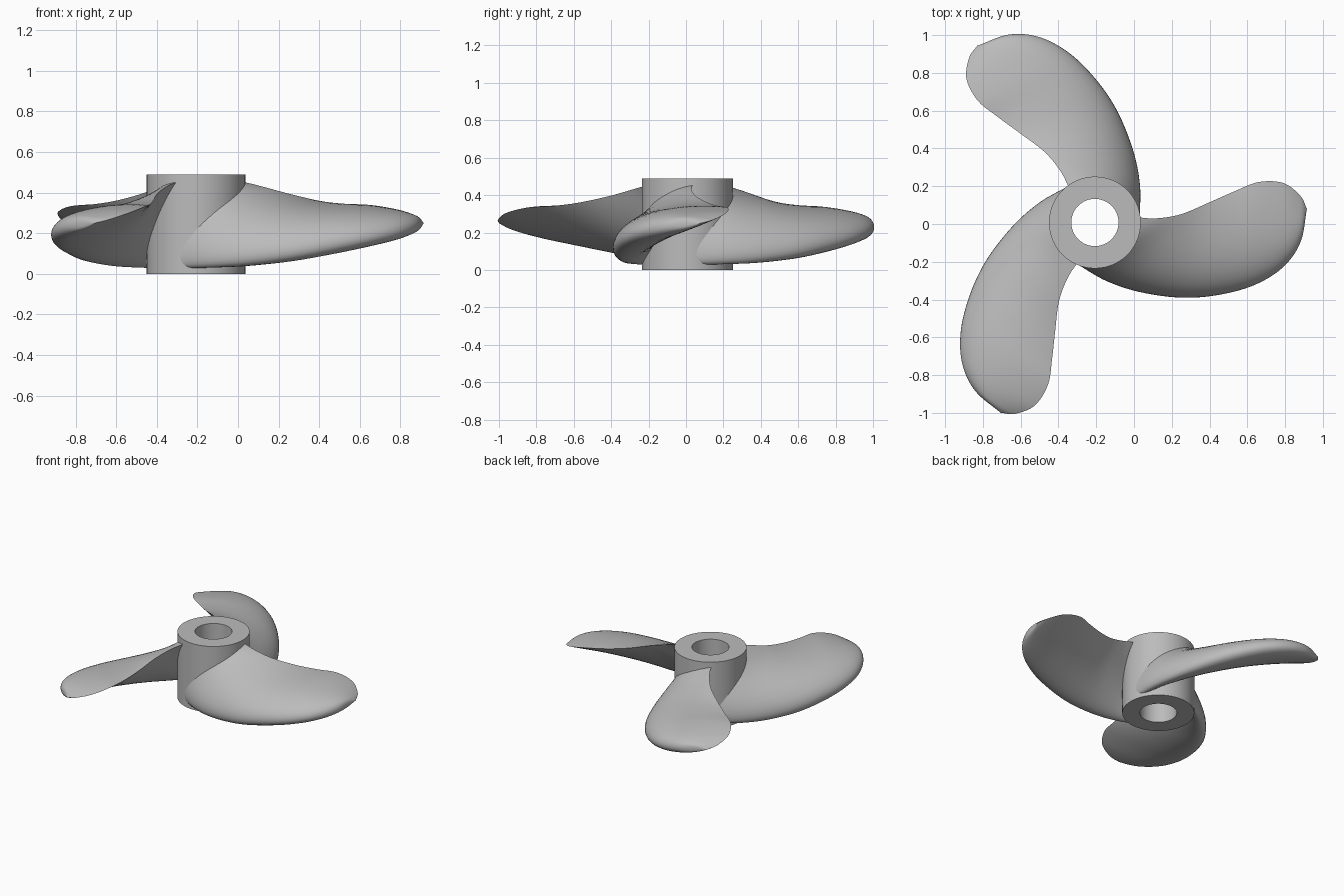
import bpy, bmesh, math
from mathutils import Vector, Matrix

if "Cube" in bpy.data.objects:
    bpy.data.objects.remove(bpy.data.objects["Cube"])

CENTRE = Vector((-0.207, 0.008, 0))
HUB_R, BORE_R, HUB_H = 0.243, 0.125, 0.49

grey = bpy.data.materials.new("cast grey")
grey.use_nodes = True
colour = (0.5, 0.5, 0.5, 1)
grey.diffuse_color = colour
grey.node_tree.nodes["Principled BSDF"].inputs["Base Color"].default_value = colour


def finish(name, bm, angle):
    bmesh.ops.recalc_face_normals(bm, faces=bm.faces)
    mesh = bpy.data.meshes.new(name)
    bm.to_mesh(mesh)
    bm.free()
    ob = bpy.data.objects.new(name, mesh)
    bpy.context.collection.objects.link(ob)
    mesh.materials.append(grey)
    bpy.ops.object.select_all(action='DESELECT')
    ob.select_set(True)
    bpy.context.view_layer.objects.active = ob
    bpy.ops.object.shade_smooth_by_angle(angle=math.radians(angle))


def spline(pts, s):
    """Catmull-Rom point at s in 0..1 along the list."""
    f = s * (len(pts) - 1)
    i = min(int(f), len(pts) - 2)
    t = f - i
    p1, p2 = Vector(pts[i]), Vector(pts[i + 1])
    p0 = Vector(pts[i - 1]) if i else 2 * p1 - p2
    p3 = Vector(pts[i + 2]) if i + 2 < len(pts) else 2 * p2 - p1
    return 0.5 * (2 * p1 + (p2 - p0) * t + (2 * p0 - 5 * p1 + 4 * p2 - p3) * t * t
                  + (3 * p1 - p0 - 3 * p2 + p3) * t ** 3)


# Hub: a rectangular section spun into a bored cylinder
bm = bmesh.new()
N = 64
rings = [[bm.verts.new(CENTRE + Vector((r * math.cos(k * math.tau / N), r * math.sin(k * math.tau / N), z)))
          for k in range(N)]
         for r, z in ((HUB_R, 0), (HUB_R, HUB_H), (BORE_R, HUB_H), (BORE_R, 0))]
for a, b in zip(rings, rings[1:] + rings[:1]):
    for k in range(N):
        bm.faces.new((a[k], a[(k + 1) % N], b[(k + 1) % N], b[k]))
finish("hub", bm, 30)

# Blade edges, from the root to the shared tip
LEADING = [(-.30, -.213, .085), (-.15, -.30, .085), (.03, -.36, .092), (.25, -.39, .115), (.45, -.375, .147),
           (.64, -.322, .18), (.79, -.228, .21), (.882, -.095, .235), (.915, .08, .25)]
TRAILING = [(.02, .035, .455), (.12, .03, .43), (.25, .052, .395), (.40, .115, .36), (.53, .172, .342),
            (.66, .222, .333), (.79, .217, .305), (.88, .15, .27), (.915, .08, .25)]


def mid_surface(s, u):
    a, b = spline(LEADING, s), spline(TRAILING, s)
    arch = 4 * u * (1 - u)
    wrap = 0.085 * max(0, 1 - s / 0.25) ** 2      # root follows the hub
    return a.lerp(b, u) + arch * Vector((0.6 * wrap, -0.8 * wrap, 0.01 * (1 - s)))


def half_thickness(s, u):
    foil = 2.97 * math.sqrt(u) - 1.26 * u - 3.52 * u ** 2 + 2.84 * u ** 3 - 1.03 * u ** 4
    return foil * (0.125 - 0.06 * s) * (1 - s ** 5)


# Three blades, lofted from foil sections and turned about the hub axis
SPAN, CHORD = 56, 24
us = [(1 - math.cos(math.pi * j / CHORD)) / 2 for j in range(CHORD + 1)]
loop = [(u, 1) for u in us] + [(u, -1) for u in us[-2:0:-1]]
M = len(loop)
for index, name in enumerate(("left_blade", "rear_blade", "front_blade")):
    turn = Matrix.Rotation(index * math.tau / 3, 4, 'Z')
    bm = bmesh.new()
    sections = []
    for i in range(SPAN):
        s = math.sin(i / SPAN * math.pi / 2) * 0.5 + i / SPAN * 0.5
        ring = [mid_surface(s, u) + Vector((0, 0, side * half_thickness(s, u))) for u, side in loop]
        sections.append([bm.verts.new(CENTRE + turn @ (p - CENTRE)) for p in ring])
    tip = bm.verts.new(CENTRE + turn @ (Vector(LEADING[-1]) - CENTRE))
    for a, b in zip(sections, sections[1:]):
        for k in range(M):
            bm.faces.new((a[k], a[(k + 1) % M], b[(k + 1) % M], b[k]))
    for k in range(M):
        bm.faces.new((sections[-1][k], sections[-1][(k + 1) % M], tip))
    bm.faces.new(sections[0])
    finish(name, bm, 50)
